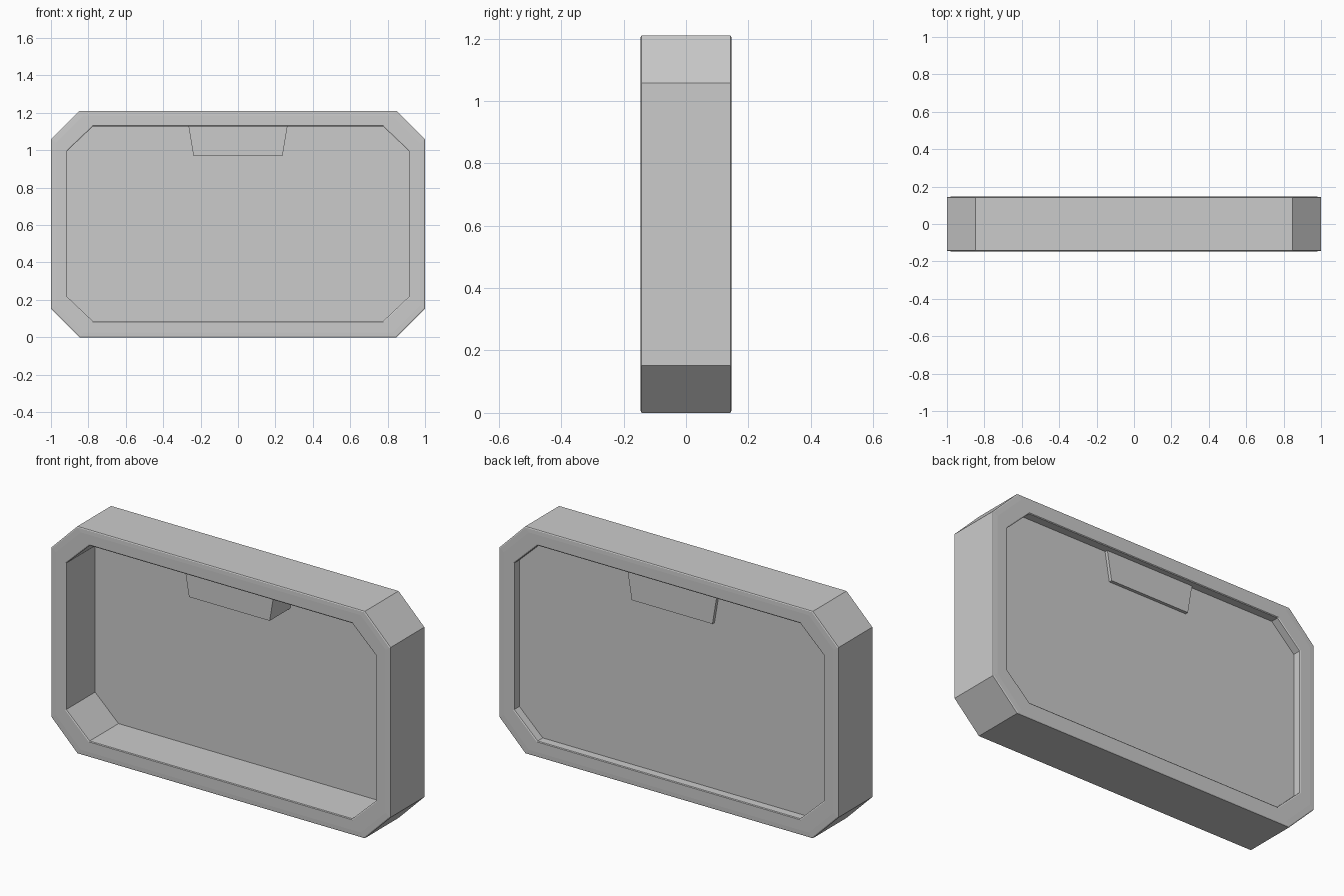
import bpy

if "Cube" in bpy.data.objects:
    bpy.data.objects.remove(bpy.data.objects["Cube"])


def make_object(name, verts, faces):
    mesh = bpy.data.meshes.new(name)
    mesh.from_pydata(verts, [], faces)
    mesh.validate()
    mesh.update()
    obj = bpy.data.objects.new(name, mesh)
    bpy.context.collection.objects.link(obj)
    return obj


def octagon(t):
    """Chamfered rectangle (x, z); t = 0 is the outer outline, t = 1 the opening."""
    mix = lambda a, b: a + (b - a) * t
    w, z0, z1 = mix(1.0, 0.913), mix(0.0, 0.085), mix(1.21, 1.128)
    cx, cz = mix(0.152, 0.138), mix(0.152, 0.131)
    return [(w, z0 + cz), (w, z1 - cz), (w - cx, z1), (cx - w, z1),
            (-w, z1 - cz), (-w, z0 + cz), (cx - w, z0), (w - cx, z0)]


# Frame: closed cross-section of (inset, y) swept round the octagon
half = [(0.0, 0.142), (0.05, 0.145), (0.3, 0.146), (0.95, 0.146), (1.0, 0.143)]
section = [(t, -y) for t, y in half] + [(t, y) for t, y in reversed(half)]
verts = [(x, y, z) for t, y in section for x, z in octagon(t)]
n = len(section)
faces = [(i * 8 + j, i * 8 + (j + 1) % 8,
          (i + 1) % n * 8 + (j + 1) % 8, (i + 1) % n * 8 + j)
         for i in range(n) for j in range(8)]
make_object("frame", verts, faces)

# Panel: thin sheet set deep from the front, shallow from the back
make_object("back_panel", [(x, 0.1, z) for x, z in octagon(1.0)], [tuple(range(8))])

# Tab: tapered block hanging under the top rail, passing through the panel
outline = [(-0.238, 0.97), (0.238, 0.97), (0.264, 1.126), (-0.264, 1.126)]
verts = [(x, y, z) for y in (-0.073, 0.117) for x, z in outline]
faces = [(0, 1, 2, 3), (7, 6, 5, 4)] + [
    (i, i + 4, (i + 1) % 4 + 4, (i + 1) % 4) for i in range(4)]
make_object("top_tab", verts, faces)

# Consistent outward normals on the solid parts
import bmesh
for name in ("frame", "top_tab"):
    mesh = bpy.data.objects[name].data
    bm = bmesh.new()
    bm.from_mesh(mesh)
    bmesh.ops.recalc_face_normals(bm, faces=bm.faces)
    bm.to_mesh(mesh)
    bm.free()
